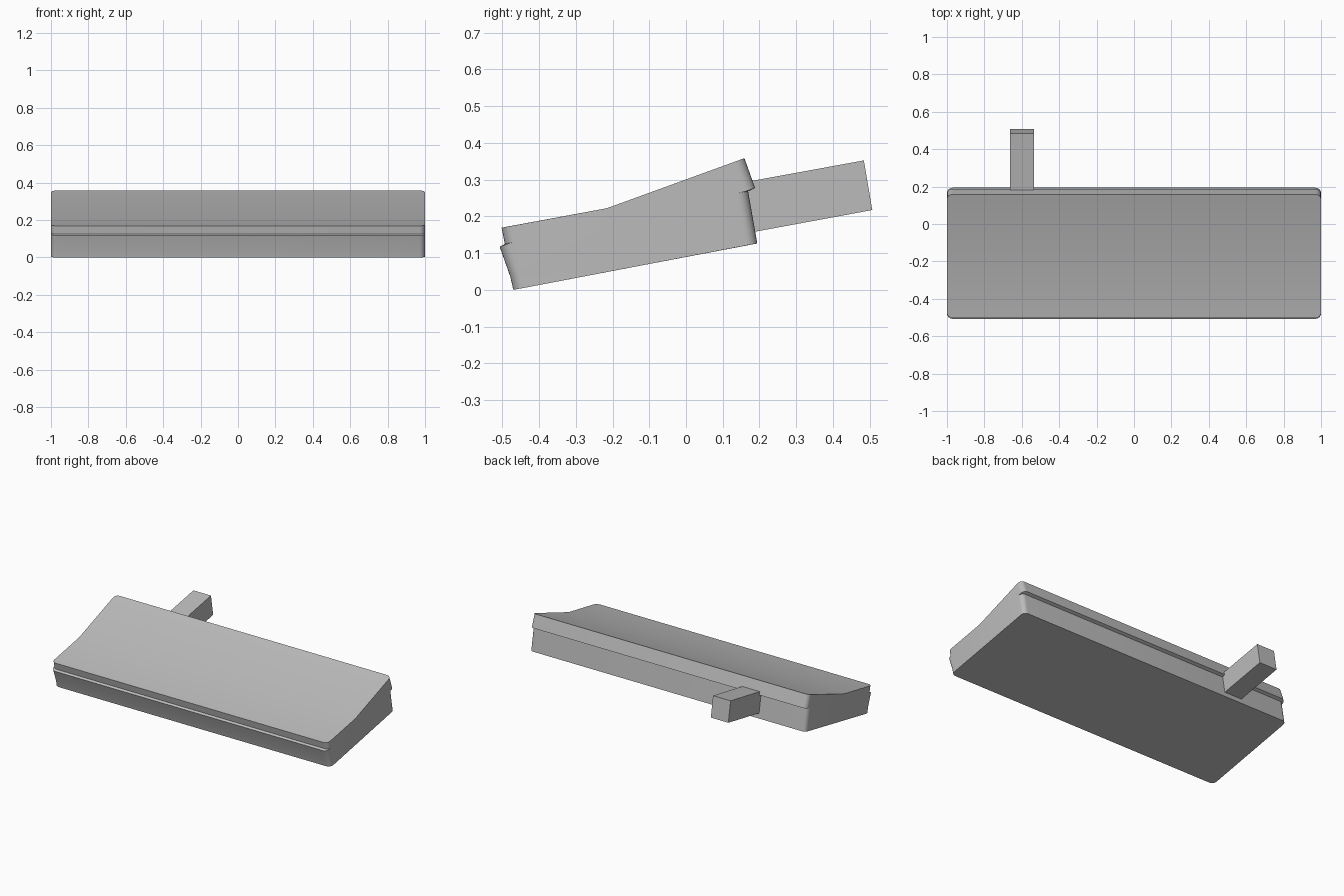
import bpy, bmesh, math

cube = bpy.data.objects.get("Cube")
if cube:
    bpy.data.objects.remove(cube, do_unlink=True)

grey = bpy.data.materials.new("plain_grey")
grey.use_nodes = True
colour = (0.5, 0.5, 0.5, 1)
grey.diffuse_color = colour
grey.node_tree.nodes["Principled BSDF"].inputs["Base Color"].default_value = colour


def loft(name, sections):
    """Join matching closed sections along x and cap both ends."""
    bm = bmesh.new()
    rings = [[bm.verts.new(p) for p in s] for s in sections]
    n = len(rings[0])
    for a, b in zip(rings, rings[1:]):
        for i in range(n):
            j = (i + 1) % n
            bm.faces.new((a[i], a[j], b[j], b[i]))
    bm.faces.new(rings[0])
    bm.faces.new(rings[-1])
    bmesh.ops.recalc_face_normals(bm, faces=bm.faces)
    mesh = bpy.data.meshes.new(name)
    bm.to_mesh(mesh)
    bm.free()
    mesh.materials.append(grey)
    obj = bpy.data.objects.new(name, mesh)
    bpy.context.collection.objects.link(obj)
    bpy.ops.object.select_all(action='DESELECT')
    obj.select_set(True)
    bpy.context.view_layer.objects.active = obj
    bpy.ops.object.shade_smooth_by_angle(angle=math.radians(25))
    return obj


# Body side profile: y, z, inset direction and slope in degrees
profile = [
    (-0.470, 0.000, 1, 10), (0.194, 0.126, -1, 10),
    (0.169, 0.268, -1, 10), (0.188, 0.277, -1, 20),
    (0.159, 0.358, -1, 20), (-0.215, 0.222, 0, 0),
    (-0.502, 0.169, 1, 10), (-0.493, 0.125, 1, 10),
    (-0.507, 0.117, 1, 20), (-0.478, 0.035, 1, 20),
]
RADIUS, STEPS = 0.03, 6


def body_section(side, angle):
    x = side * (1 - RADIUS + RADIUS * math.sin(angle))
    inset = RADIUS * (1 - math.cos(angle))
    return [(x, y + d * inset * math.cos(math.radians(s)),
             z + d * inset * math.sin(math.radians(s)))
            for y, z, d, s in profile]


# Wedge body with rounded vertical corners
angles = [math.pi / 2 * i / STEPS for i in range(STEPS + 1)]
loft("wedge_body",
     [body_section(-1, a) for a in reversed(angles)]
     + [body_section(1, a) for a in angles])

# Square peg reaching out of the back
peg = [(0.150, 0.151), (0.507, 0.217), (0.484, 0.352), (0.128, 0.287)]
loft("back_peg", [[(x, y, z) for y, z in peg] for x in (-0.662, -0.535)])
